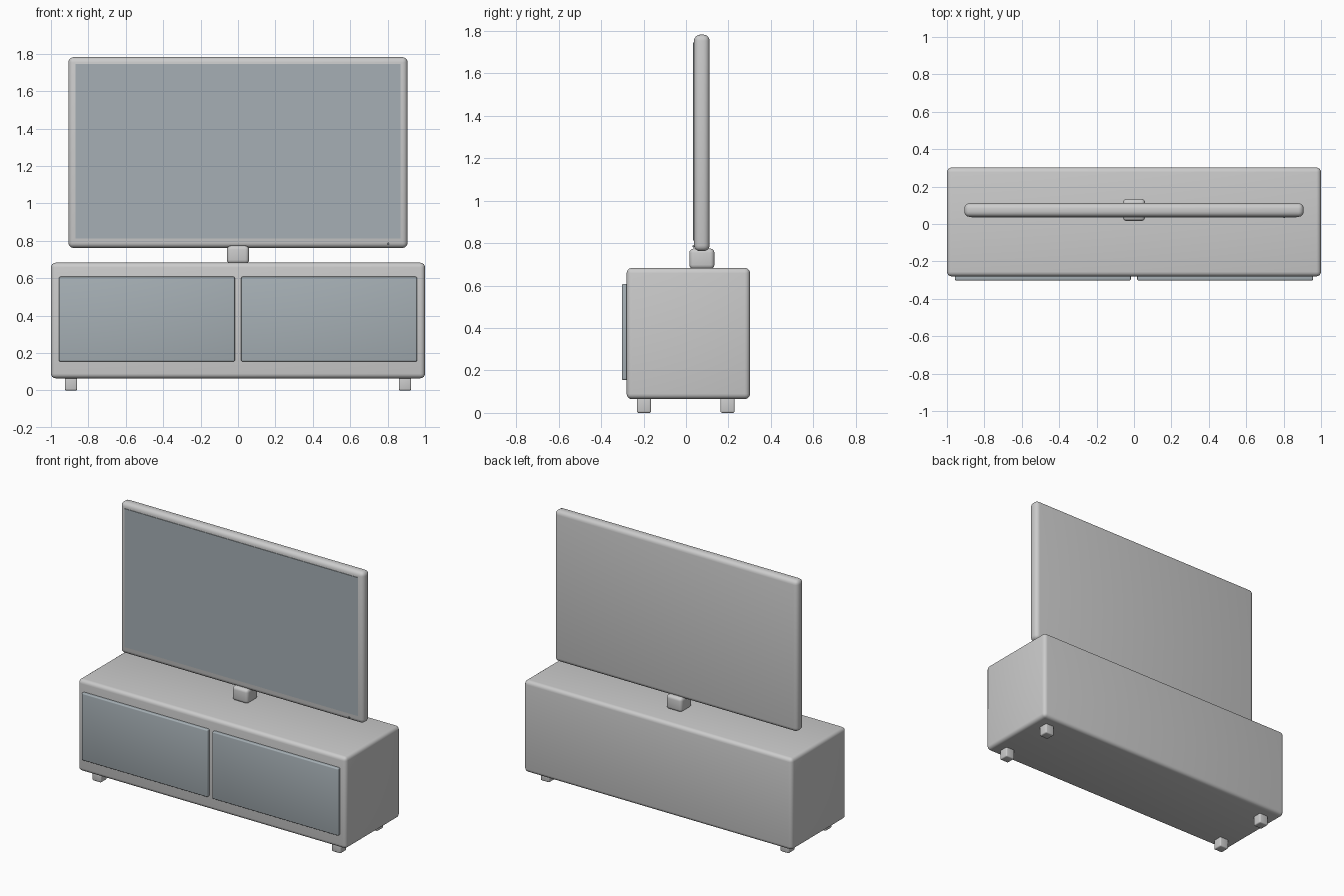
import bpy
from mathutils import Vector

if "Cube" in bpy.data.objects:
    bpy.data.objects.remove(bpy.data.objects["Cube"])

dark = bpy.data.materials.new("dark_panel")
dark.diffuse_color = (0.38, 0.43, 0.46, 1)
dark.use_nodes = True
dark.node_tree.nodes["Principled BSDF"].inputs["Base Color"].default_value = dark.diffuse_color


def rounded_box(name, lo, hi, radius, segments=4, mat=None):
    """Box between two corners with rounded edges."""
    lo, hi = Vector(lo), Vector(hi)
    bpy.ops.mesh.primitive_cube_add(size=1, location=(lo + hi) / 2)
    ob = bpy.context.object
    ob.name = name
    ob.dimensions = hi - lo
    bpy.ops.object.transform_apply(location=False, rotation=False, scale=True)
    if radius:
        mod = ob.modifiers.new("round", 'BEVEL')
        mod.width = radius
        mod.segments = segments
        bpy.ops.object.modifier_apply(modifier=mod.name)
        bpy.ops.object.shade_smooth_by_angle()
    if mat:
        ob.data.materials.append(mat)
    return ob


# Cabinet body
rounded_box("cabinet", (-1, -0.28, 0.065), (1, 0.302, 0.683), 0.025)

# Doors and feet, mirrored left and right
for side, sx in (("left", -1), ("right", 1)):
    x0, x1 = sorted((sx * 0.017, sx * 0.957))
    rounded_box(side + "_door", (x0, -0.302, 0.155), (x1, -0.27, 0.608), 0.007, 3, dark)
    for end, y in (("front", -0.198), ("back", 0.196)):
        x = sx * 0.893
        rounded_box(f"{end}_{side}_foot", (x - 0.033, y - 0.033, 0),
                    (x + 0.033, y + 0.033, 0.075), 0.008, 3)

# Television: stand, casing, screen
rounded_box("stand", (-0.059, 0.016, 0.678), (0.059, 0.134, 0.774), 0.02)
rounded_box("screen_casing", (-0.907, 0.038, 0.762), (0.907, 0.111, 1.782), 0.028)
rounded_box("screen", (-0.87, 0.034, 0.812), (0.87, 0.06, 1.745), 0, 1, dark)

# Power light on the lower bezel
bpy.ops.mesh.primitive_uv_sphere_add(segments=16, ring_count=8, radius=0.005,
                                     location=(0.803, 0.036, 0.785))
bpy.context.object.name = "power_light"
bpy.ops.object.shade_smooth()
bpy.context.object.data.materials.append(dark)
